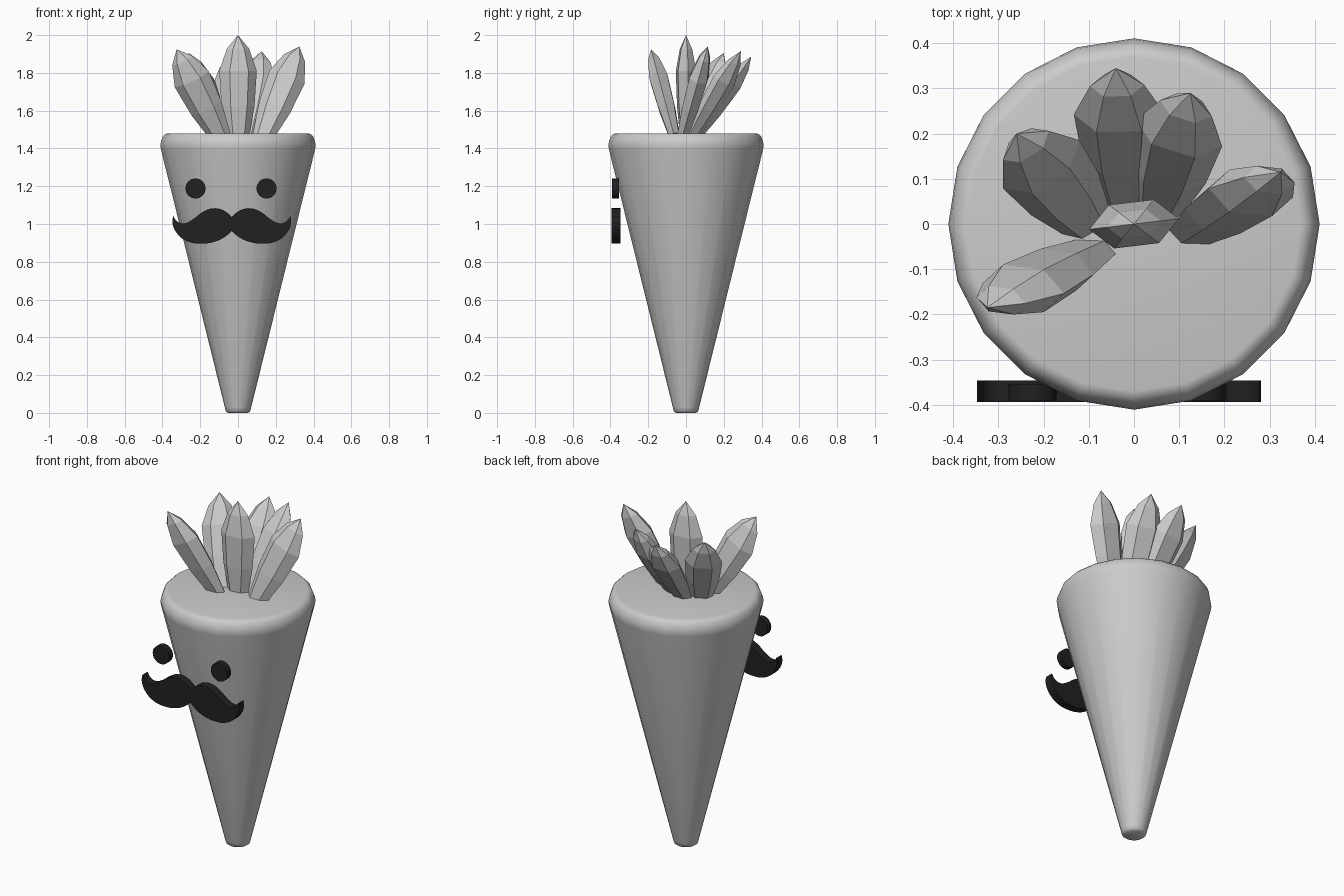
import bpy, bmesh, math
from mathutils import Vector, Matrix

if "Cube" in bpy.data.objects:
    bpy.data.objects.remove(bpy.data.objects["Cube"])


def add_object(name, bm, mat=None):
    bmesh.ops.recalc_face_normals(bm, faces=bm.faces)
    me = bpy.data.meshes.new(name)
    bm.to_mesh(me)
    bm.free()
    ob = bpy.data.objects.new(name, me)
    bpy.context.collection.objects.link(ob)
    if mat:
        me.materials.append(mat)
    return ob


def loft(bm, rings):
    # skin between rings of equal size, then cap both ends
    vs = [[bm.verts.new(p) for p in r] for r in rings]
    n = len(vs[0])
    for a, b in zip(vs, vs[1:]):
        for i in range(n):
            j = (i + 1) % n
            bm.faces.new((a[i], a[j], b[j], b[i]))
    bm.faces.new(vs[0][::-1])
    return vs[-1]


def smooth(ob, angle):
    bpy.ops.object.select_all(action='DESELECT')
    ob.select_set(True)
    bpy.context.view_layer.objects.active = ob
    bpy.ops.object.shade_smooth_by_angle(angle=math.radians(angle))


black = bpy.data.materials.new("black")
black.diffuse_color = (0.015, 0.015, 0.015, 1)
black.use_nodes = True
black.node_tree.nodes["Principled BSDF"].inputs["Base Color"].default_value = black.diffuse_color

# tapered body with rounded rim and foot
profile = [(0.053, 0), (0.064, 0.008), (0.07, 0.03), (0.408, 1.395), (0.411, 1.415),
           (0.408, 1.437), (0.398, 1.463), (0.383, 1.477), (0.37, 1.48)]
SIDES = 20
bm = bmesh.new()
top = loft(bm, [[(r * math.cos(i * math.tau / SIDES), r * math.sin(i * math.tau / SIDES), z)
                 for i in range(SIDES)] for r, z in profile])
bm.faces.new(top)
smooth(add_object("body", bm), 40)


# faceted leaves: base, tip, direction of the wide side
leaf_profile = [(0, 0.55), (0.33, 0.88), (0.66, 1.0), (0.87, 0.6)]
leaves = [
    ("leaf_centre", (0.0, 0.0, 1.44), (0.0, 0.0, 2.0), (1, 0.12, 0)),
    ("leaf_front_left", (-0.09, -0.06, 1.46), (-0.325, -0.185, 1.925), (1, 0, 0)),
    ("leaf_back_left", (-0.10, 0.0, 1.46), (-0.26, 0.20, 1.905), (0.85, 0.5, 0)),
    ("leaf_back", (-0.02, 0.05, 1.46), (-0.04, 0.345, 1.885), (1, 0, 0)),
    ("leaf_back_right", (0.05, 0.03, 1.46), (0.125, 0.29, 1.915), (0.93, -0.3, 0)),
    ("leaf_right", (0.13, -0.02, 1.46), (0.325, 0.115, 1.94), (1, 0, 0)),
]
for name, base, tip, wide in leaves:
    base, tip = Vector(base), Vector(tip)
    axis = (tip - base).normalized()
    u = Vector(wide)
    u = (u - axis * u.dot(axis)).normalized()
    v = axis.cross(u)
    bm = bmesh.new()
    last = loft(bm, [[base.lerp(tip, t) + u * 0.1 * s * math.cos(k * math.tau / 6)
                      + v * 0.056 * s * math.sin(k * math.tau / 6) for k in range(6)]
                     for t, s in leaf_profile])
    apex = bm.verts.new(tip)
    for i in range(6):
        bm.faces.new((last[i], last[(i + 1) % 6], apex))
    add_object(name, bm)

# eyes
FACE_X = -0.033
for name, side in (("eye_left", -1), ("eye_right", 1)):
    bm = bmesh.new()
    bmesh.ops.create_cone(bm, cap_ends=True, segments=32, radius1=0.053, radius2=0.053, depth=0.036,
                          matrix=Matrix.Translation((FACE_X - 0.004 + side * 0.188, -0.373, 1.188))
                          @ Matrix.Rotation(math.pi / 2, 4, 'X'))
    smooth(add_object(name, bm, black), 30)

# moustache: mirrored outline, (offset from middle, z, is corner)
half = [(0.0, 1.038, 1), (0.045, 1.073, 0), (0.10, 1.083, 0), (0.155, 1.063, 0), (0.21, 1.022, 0),
        (0.255, 1.003, 0), (0.29, 1.014, 0), (0.310, 1.042, 1), (0.314, 1.005, 0), (0.29, 0.950, 0),
        (0.235, 0.908, 0), (0.16, 0.896, 0), (0.085, 0.908, 0), (0.03, 0.936, 0), (0.0, 0.963, 1)]
outline = half + [(-x, z, c) for x, z, c in half[-2:0:-1]]
cu = bpy.data.curves.new("moustache", 'CURVE')
cu.dimensions = '2D'
cu.fill_mode = 'BOTH'
cu.extrude = 0.024
cu.resolution_u = 4
sp = cu.splines.new('BEZIER')
sp.bezier_points.add(len(outline) - 1)
sp.use_cyclic_u = True
for p, (x, z, corner) in zip(sp.bezier_points, outline):
    p.co = (x, z, 0)
    p.handle_left_type = p.handle_right_type = 'VECTOR' if corner else 'AUTO'
cu.materials.append(black)
ob = bpy.data.objects.new("moustache", cu)
bpy.context.collection.objects.link(ob)
ob.location = (FACE_X, -0.37, 0)
ob.rotation_euler = (math.pi / 2, 0, 0)
bpy.ops.object.select_all(action='DESELECT')
ob.select_set(True)
bpy.context.view_layer.objects.active = ob
bpy.ops.object.convert(target='MESH')
smooth(bpy.context.view_layer.objects.active, 30)
